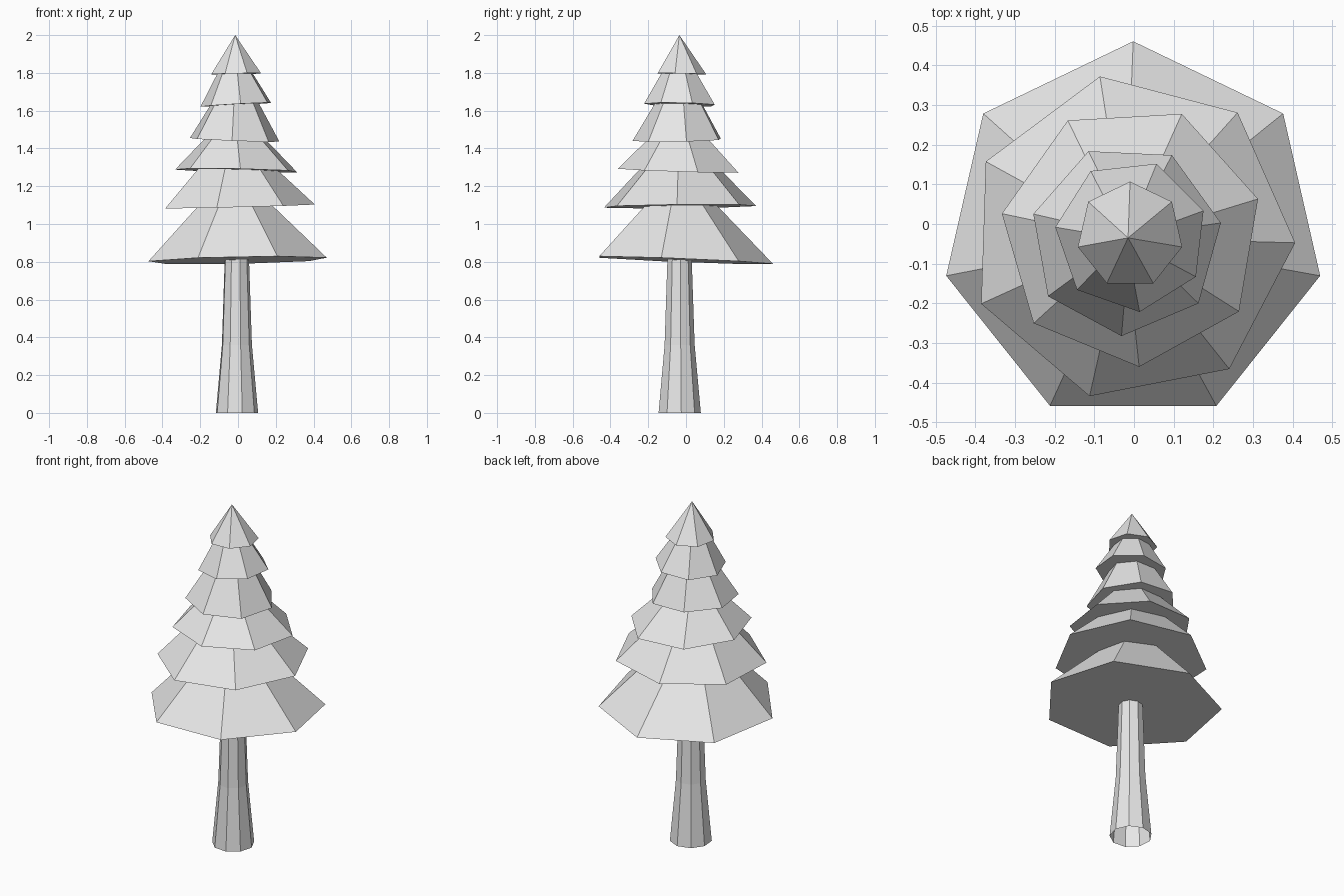
import bpy, bmesh
from math import cos, sin, radians, tau

if "Cube" in bpy.data.objects:
    bpy.data.objects.remove(bpy.data.objects["Cube"])

GREY = (0.8, 0.8, 0.8, 1.0)
mat = bpy.data.materials.new("pale grey")
mat.use_nodes = True
mat.diffuse_color = GREY
mat.node_tree.nodes["Principled BSDF"].inputs["Base Color"].default_value = GREY

AXIS = (-0.015, -0.035)  # the line the tree grows along


def ring(bm, sides, centre, radius, z, turn, lean=(0, 0)):
    """Add a ring of vertices, with its plane sloped by lean in x and y."""
    verts = []
    for i in range(sides):
        a = radians(turn) + tau * i / sides
        dx, dy = radius * cos(a), radius * sin(a)
        height = z + lean[0] * dx + lean[1] * dy
        verts.append(bm.verts.new((centre[0] + dx, centre[1] + dy, height)))
    return verts


def bridge(bm, low, high):
    for i in range(len(low)):
        j = (i + 1) % len(low)
        bm.faces.new((low[i], low[j], high[j], high[i]))


def finish(bm, name):
    bm.normal_update()
    mesh = bpy.data.meshes.new(name)
    bm.to_mesh(mesh)
    bm.free()
    mesh.materials.append(mat)
    bpy.context.collection.objects.link(bpy.data.objects.new(name, mesh))


# Trunk: nine-sided, flared at the foot and open below
bm = bmesh.new()
rings = [ring(bm, 9, (-0.007, -0.035), r, z, -75)
         for r, z in ((0.114, 0), (0.081, 0.36), (0.064, 0.86))]
for low, high in zip(rings, rings[1:]):
    bridge(bm, low, high)
finish(bm, "trunk")

# Foliage tiers: rim centre, radius, height, turn, lean, then top ring radius
tiers = [
    ((-0.002, -0.023), 0.484, 0.808, 90, (0.02, -0.04), 0.175),
    ((-0.007, -0.034), 0.414, 1.093, 101, (0.025, 0.01), 0.195),
    ((-0.006, -0.029), 0.332, 1.283, 119, (-0.02, -0.03), 0.14),
    ((-0.020, -0.040), 0.243, 1.445, 113, (-0.04, 0.02), 0.115),
    ((-0.007, -0.030), 0.193, 1.632, 122, (0.055, -0.02), 0.08),
    ((-0.010, -0.028), 0.135, 1.795, 90, (0.02, -0.02), 0),
]
for n, (centre, radius, z, turn, lean, top_radius) in enumerate(tiers):
    bm = bmesh.new()
    rim = ring(bm, 7, centre, radius, z, turn, lean)
    bm.faces.new(rim[::-1])
    if top_radius:
        top = ring(bm, 7, AXIS, top_radius, tiers[n + 1][2] + 0.03, turn)
        bridge(bm, rim, top)
        bm.faces.new(top)
    else:
        tip = bm.verts.new((*AXIS, 2))
        for a, b in zip(rim, rim[1:] + rim[:1]):
            bm.faces.new((a, b, tip))
    finish(bm, f"foliage_tier_{n + 1}")
